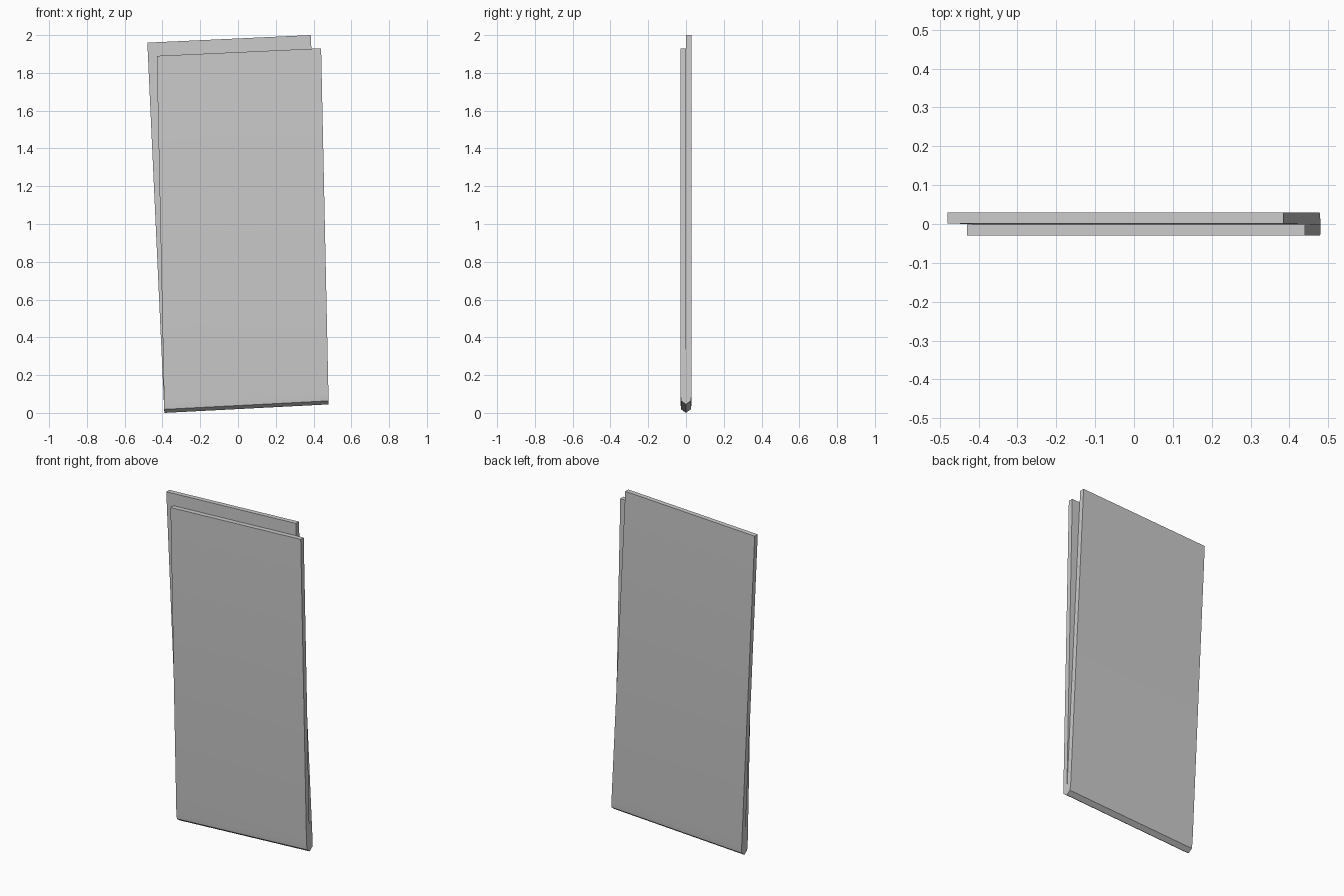
import bpy, bmesh
from mathutils import Vector

if "Cube" in bpy.data.objects:
    bpy.data.objects.remove(bpy.data.objects["Cube"])

# shared hinge edge at the bottom (x, z)
LOW_L, LOW_R = Vector((-0.39, 0.0)), Vector((0.48, 0.045))


def panel(name, side, top_l, top_r):
    """Leaning slab: a cross-section of (y, fraction of height) swept left to right."""
    profile = [(0.0, 0.0), (0.026, 0.01), (0.03, 0.03), (0.03, 1.0), (0.001, 1.0)]
    bm = bmesh.new()
    ends = []
    for low, top in ((LOW_L, Vector(top_l)), (LOW_R, Vector(top_r))):
        ring = []
        for y, t in profile:
            p = low.lerp(top, t)
            ring.append(bm.verts.new((p.x, side * y, p.y)))
        ends.append(ring)
    a, b = ends
    n = len(profile)
    for i in range(n):
        j = (i + 1) % n
        bm.faces.new((a[i], a[j], b[j], b[i]))
    bm.faces.new(a)
    bm.faces.new(b)
    bmesh.ops.recalc_face_normals(bm, faces=bm.faces)
    mesh = bpy.data.meshes.new(name)
    bm.to_mesh(mesh)
    bm.free()
    obj = bpy.data.objects.new(name, mesh)
    bpy.context.collection.objects.link(obj)
    bpy.ops.object.select_all(action='DESELECT')
    obj.select_set(True)
    bpy.context.view_layer.objects.active = obj
    bpy.ops.object.shade_smooth_by_angle(angle=0.5)


# two panels joined along the bottom edge, slightly fanned apart
panel("front_panel", -1, (-0.43, 1.89), (0.44, 1.93))
panel("back_panel", 1, (-0.48, 1.96), (0.385, 2.0))
